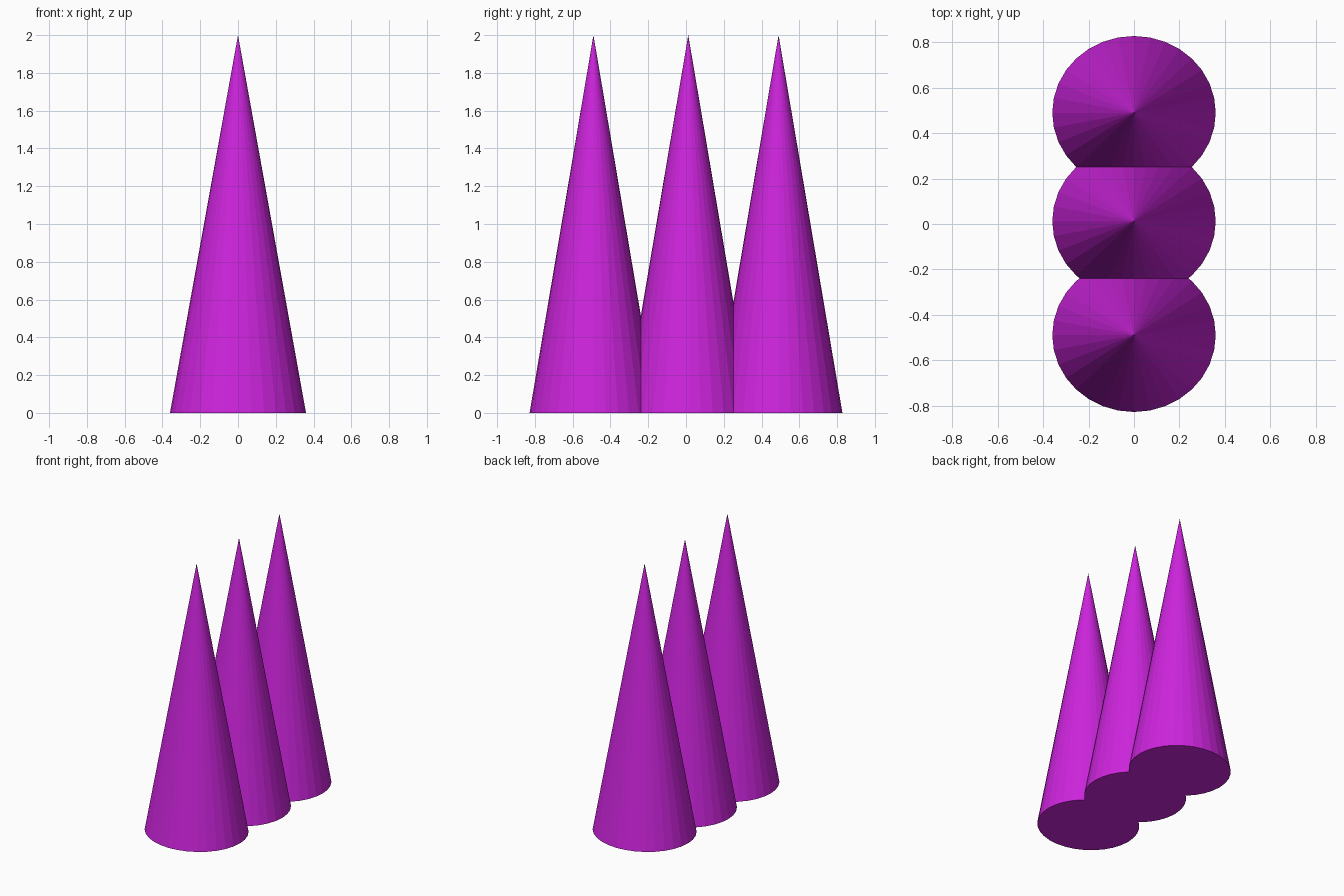
import bpy

if "Cube" in bpy.data.objects:
    bpy.data.objects.remove(bpy.data.objects["Cube"])

# Single flat colour
purple = bpy.data.materials.new("bright_purple")
purple.diffuse_color = (0.61, 0.018, 0.72, 1.0)
purple.use_nodes = True
purple.node_tree.nodes["Principled BSDF"].inputs["Base Color"].default_value = purple.diffuse_color

RX, RY, HEIGHT = 0.36, 0.338, 2.0


def spike(name, y):
    """Flat-faced, slightly oval cone standing on the ground."""
    bpy.ops.mesh.primitive_cone_add(vertices=32, radius1=1.0, radius2=0.0,
                                    depth=HEIGHT, location=(0, y, HEIGHT / 2))
    ob = bpy.context.object
    ob.name = name
    ob.scale = (RX, RY, 1)
    bpy.ops.object.transform_apply(location=False, rotation=False, scale=True)
    ob.data.materials.append(purple)


# Row of three overlapping spikes from front to back
for name, y in (("front_spike", -0.49), ("middle_spike", 0.012), ("back_spike", 0.49)):
    spike(name, y)
